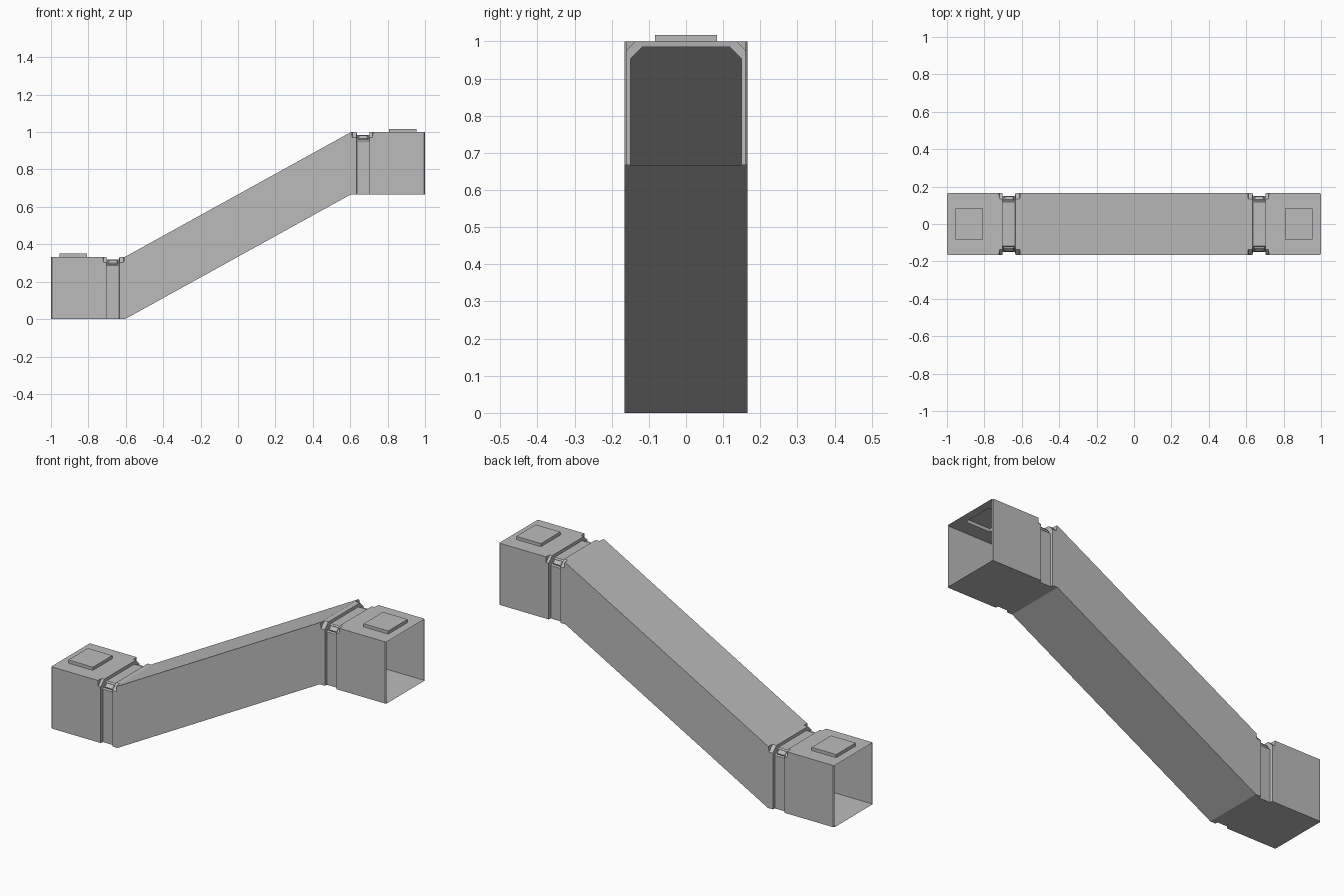
import bpy, bmesh
from mathutils import Vector

if "Cube" in bpy.data.objects:
    bpy.data.objects.remove(bpy.data.objects["Cube"], do_unlink=True)

metal = bpy.data.materials.new("grey_metal")
metal.use_nodes = True
GREY = (0.5, 0.5, 0.5, 1)
metal.diffuse_color = GREY
metal.node_tree.nodes["Principled BSDF"].inputs["Base Color"].default_value = GREY

W, H, RISE = 0.165, 0.333, 0.667
FULL, CUT = (W, H, 0), (W, H, 0.03)
GROOVE, LIP = (0.15, 0.318, 0.032), (0.16, H, 0)
# Cross-sections from the open end to the bend: distance from centre, shape
STATIONS = [(1.0, LIP), (0.994, FULL), (0.722, FULL), (0.719, CUT),
            (0.704, CUT), (0.702, GROOVE), (0.636, GROOVE), (0.634, CUT),
            (0.611, CUT), (0.608, FULL), (0.604, FULL)]


def finish(bm, name):
    mesh = bpy.data.meshes.new(name)
    bm.to_mesh(mesh)
    bm.free()
    mesh.materials.append(metal)
    obj = bpy.data.objects.new(name, mesh)
    bpy.context.collection.objects.link(obj)
    return obj


def section(bm, x, shape):
    w, h, c = shape
    z = RISE if x > 0 else 0
    ring = [(-w, 0), (w, 0), (w, h - c), (w - c, h), (c - w, h), (-w, h - c)]
    return [bm.verts.new((x, y, z + v)) for y, v in ring]


# Hollow duct: low end, sloping run and high end in one shell
bm = bmesh.new()
path = [(-d, s) for d, s in STATIONS] + [(d, s) for d, s in reversed(STATIONS)]
rings = [section(bm, x, s) for x, s in path]
for a, b in zip(rings, rings[1:]):
    for i in range(6):
        j = (i + 1) % 6
        bm.faces.new((a[i], a[j], b[j], b[i]))
bmesh.ops.remove_doubles(bm, verts=bm.verts, dist=0.0002)
bm.normal_update()

# Raised square pads pressed out of the top of each end
tops = [f for f in bm.faces if f.normal.z > 0.99 and f.calc_area() > 0.05
        and abs(f.calc_center_median().x) > 0.75]
for face in tops:
    side = 1 if face.calc_center_median().x > 0 else -1
    bmesh.ops.inset_region(bm, faces=[face], thickness=0.05)
    for v in face.verts:
        outer = abs(v.co.x) > 0.86
        v.co.x = side * (0.955 if outer else 0.808)
        v.co.y = 0.083 if v.co.y > 0 else -0.083
    pad = bmesh.ops.extrude_discrete_faces(bm, faces=[face])["faces"][0]
    bmesh.ops.translate(bm, verts=pad.verts, vec=(0, 0, 0.017))
finish(bm, "duct_shell")


# Small clip plates on the chamfered groove corners
def clip(name, x, z, side):
    out = Vector((0, side, 1)).normalized()
    along = Vector((0, side, -1)).normalized()
    mid = Vector((x, side * 0.134, z + 0.302))
    bm = bmesh.new()
    rows = []
    for lift, hw, hl in ((0, 0.028, 0.014), (0.007, 0.022, 0.011)):
        rows.append([bm.verts.new(mid + out * lift + Vector((sx * hw, 0, 0)) + along * sy * hl)
                     for sx, sy in ((-1, -1), (1, -1), (1, 1), (-1, 1))])
    low, high = rows
    bm.faces.new(high)
    for i in range(4):
        j = (i + 1) % 4
        bm.faces.new((low[i], low[j], high[j], high[i]))
    bm.faces.new(low[::-1])
    bmesh.ops.recalc_face_normals(bm, faces=bm.faces)
    finish(bm, name)


for end, x, z in (("low", -0.669, 0), ("high", 0.669, RISE)):
    for label, side in (("front", -1), ("back", 1)):
        clip(f"{end}_{label}_clip", x, z, side)
